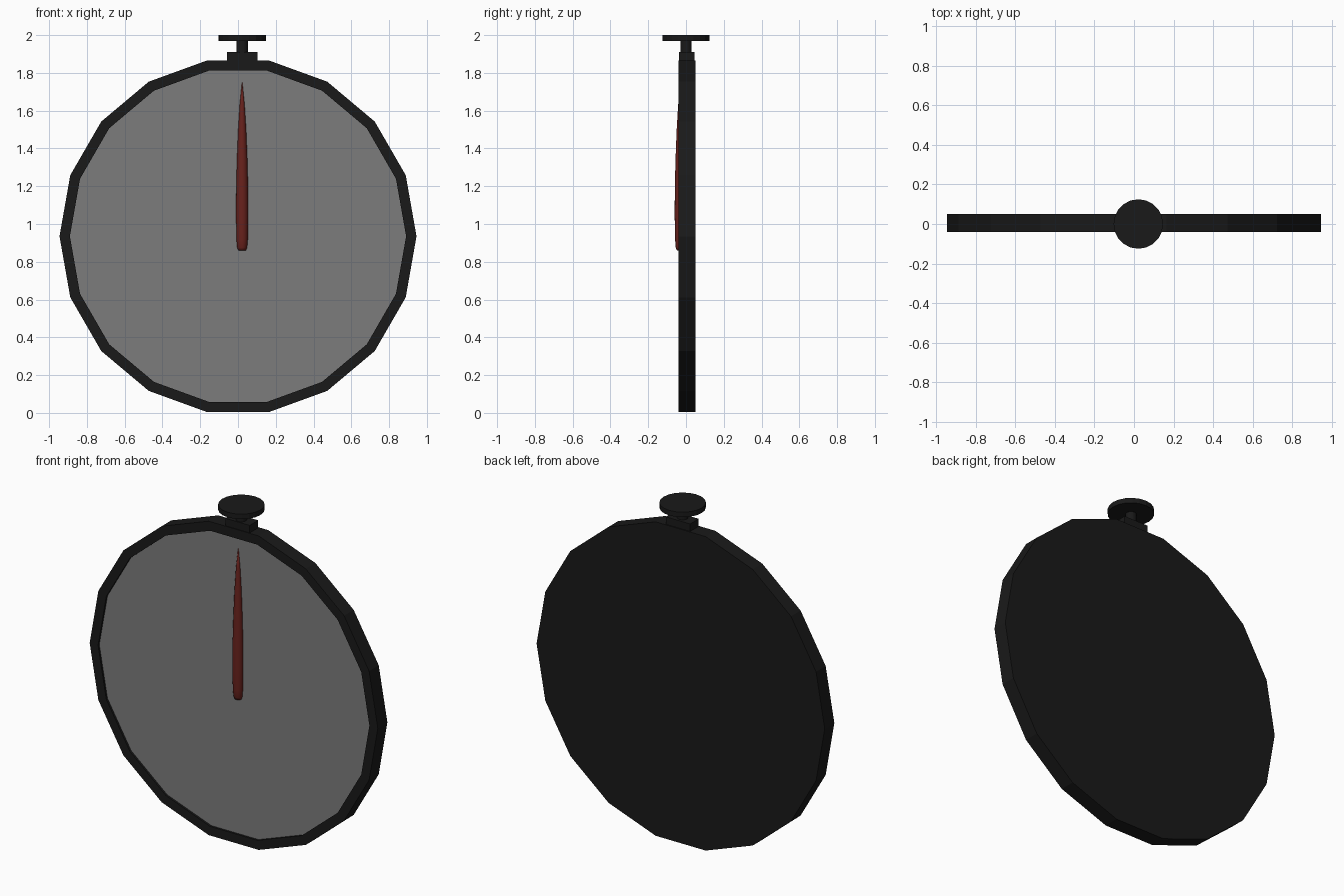
import bpy, bmesh, math

if "Cube" in bpy.data.objects:
    bpy.data.objects.remove(bpy.data.objects["Cube"])

CZ = 0.935          # dial centre height
CX = 0.022          # crown and needle axis


def material(name, rgb):
    m = bpy.data.materials.new(name)
    m.diffuse_color = (*rgb, 1)
    m.use_nodes = True
    m.node_tree.nodes["Principled BSDF"].inputs["Base Color"].default_value = m.diffuse_color
    return m


black = material("black", (0.01, 0.01, 0.01))
grey = material("grey", (0.2, 0.2, 0.2))
red = material("dark_red", (0.14, 0.016, 0.012))


def loft(name, rings, mat):
    """Skin a list of equal-length point rings and cap both ends."""
    bm = bmesh.new()
    loops = [[bm.verts.new(p) for p in ring] for ring in rings]
    n = len(loops[0])
    for a, b in zip(loops, loops[1:]):
        for i in range(n):
            j = (i + 1) % n
            bm.faces.new((a[i], a[j], b[j], b[i]))
    bm.faces.new(loops[0][::-1])
    bm.faces.new(loops[-1])
    bmesh.ops.recalc_face_normals(bm, faces=bm.faces)
    mesh = bpy.data.meshes.new(name)
    bm.to_mesh(mesh)
    bm.free()
    mesh.materials.append(mat)
    obj = bpy.data.objects.new(name, mesh)
    bpy.context.collection.objects.link(obj)
    return obj


def circle(n):
    return [(math.cos(2 * math.pi * i / n), math.sin(2 * math.pi * i / n)) for i in range(n)]


def dial_ring(r, y):
    return [(r * c, y, CZ + r * s) for c, s in circle(18)]


def level_ring(rx, ry, y, z, n):
    return [(CX + rx * c, y + ry * s, z) for c, s in circle(n)]


# 18-sided case with a shallow recess; the recess floor is the grey dial
case = loft("case", [dial_ring(0.945, 0.05), dial_ring(0.945, -0.04),
                     dial_ring(0.89, -0.04), dial_ring(0.89, -0.028)], black)
case.data.materials.append(grey)
case.data.polygons[len(case.data.polygons) - 1].material_index = 1

# Tapered needle half sunk in the dial
profile = [(0.86, 0.02), (0.875, 0.026), (0.92, 0.03), (1.05, 0.032), (1.2, 0.031),
           (1.35, 0.027), (1.5, 0.021), (1.63, 0.013), (1.75, 0.001)]
needle = loft("needle", [level_ring(w, w * 0.97, -0.029, z, 16) for z, w in profile], red)
needle.data.shade_smooth()

# Crown: block, stem and round button
bpy.ops.mesh.primitive_cube_add(size=1, location=(CX, 0.004, 1.88))
block = bpy.context.object
block.name = "crown_block"
block.scale = (0.16, 0.08, 0.06)
block.data.materials.append(black)

for name, r, z0, z1 in (("crown_stem", 0.03, 1.9, 1.975), ("crown_button", 0.125, 1.97, 2.0)):
    loft(name, [level_ring(r, r, 0, z, 20) for z in (z0, z1)], black)
